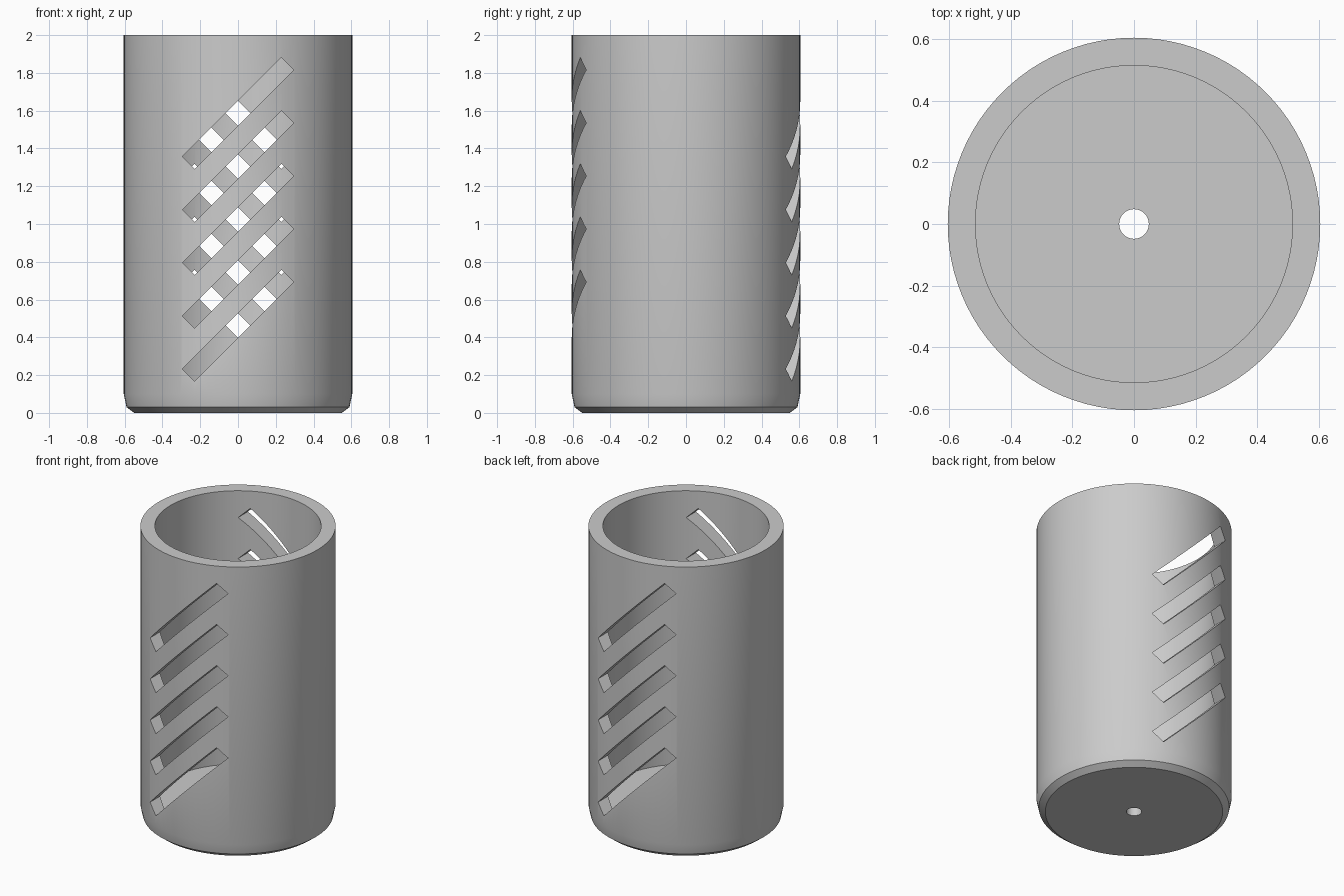
import bpy
import bmesh
from math import pi, radians
from mathutils import Matrix, Vector

cube = bpy.data.objects.get("Cube")
if cube:
    bpy.data.objects.remove(cube, do_unlink=True)

SEGMENTS = 96
SLOT_SIZE = (0.742, 0.7, 0.092)   # length, depth, width
SLOT_COUNT, SLOT_BASE, SLOT_STEP = 5, 0.4625, 0.281

# One plain grey for the whole cup
GREY = (0.6, 0.6, 0.6, 1.0)
grey = bpy.data.materials.new("plain_grey")
grey.use_nodes = True
grey.diffuse_color = GREY
grey.node_tree.nodes["Principled BSDF"].inputs["Base Color"].default_value = GREY


def make_object(name, bm):
    bmesh.ops.recalc_face_normals(bm, faces=bm.faces[:])
    mesh = bpy.data.meshes.new(name)
    bm.to_mesh(mesh)
    bm.free()
    obj = bpy.data.objects.new(name, mesh)
    bpy.context.collection.objects.link(obj)
    return obj


# Cup: closed wall section (radius, height) turned about z
section = [(0.048, 0), (0.55, 0), (0.59, 0.03), (0.605, 0.1),
           (0.605, 2), (0.515, 2), (0.515, 0.13), (0.048, 0.13)]
bm = bmesh.new()
verts = [bm.verts.new((r, 0, z)) for r, z in section]
edges = [bm.edges.new((a, b)) for a, b in zip(verts, verts[1:] + verts[:1])]
bmesh.ops.spin(bm, geom=verts + edges, cent=(0, 0, 0), axis=(0, 0, 1),
               angle=2 * pi, steps=SEGMENTS)
bmesh.ops.remove_doubles(bm, verts=bm.verts[:], dist=1e-4)
cup = make_object("slotted_cup", bm)
cup.data.materials.append(grey)

# Slanted slots: a column on the front, repeated half a turn round on the back
bm = bmesh.new()
for side in (0, pi):
    for i in range(SLOT_COUNT):
        place = (Matrix.Rotation(side, 4, 'Z')
                 @ Matrix.Translation(Vector((0, -0.55, SLOT_BASE + i * SLOT_STEP)))
                 @ Matrix.Rotation(radians(-45), 4, 'Y')
                 @ Matrix.Diagonal((*SLOT_SIZE, 1)))
        bmesh.ops.create_cube(bm, size=1, matrix=place)
cutter = make_object("slot_cutter", bm)
cutter.hide_render = True

cut = cup.modifiers.new("slots", 'BOOLEAN')
cut.operation = 'DIFFERENCE'
cut.solver = 'EXACT'
cut.object = cutter

bpy.ops.object.select_all(action='DESELECT')
cup.select_set(True)
bpy.context.view_layer.objects.active = cup
bpy.ops.object.modifier_apply(modifier=cut.name)
bpy.data.objects.remove(cutter, do_unlink=True)

# Smooth round walls with crisp rim, base and slot edges
bpy.ops.object.shade_smooth_by_angle(angle=radians(30))
